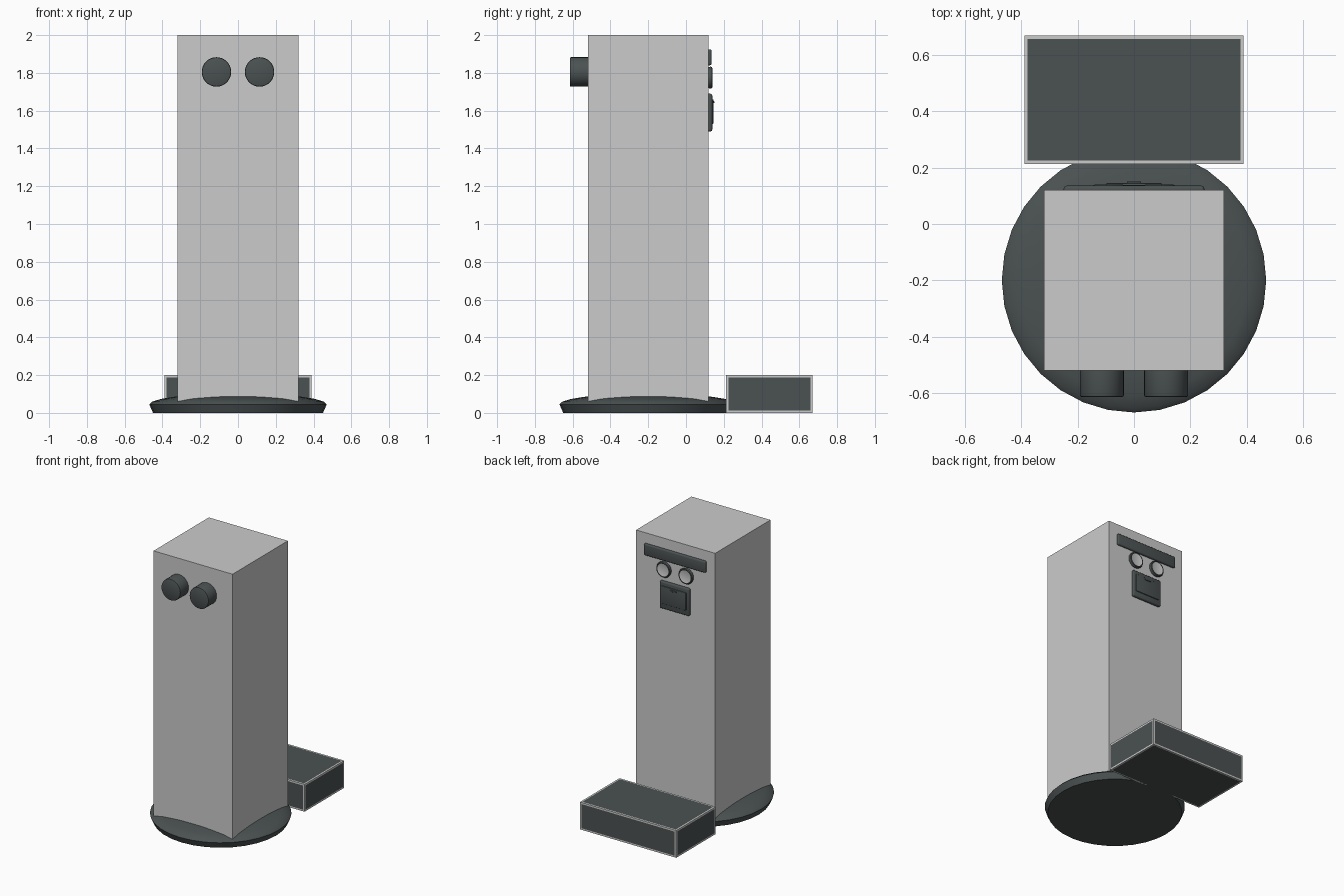
import bpy, bmesh, math
from mathutils import Matrix, Vector

if "Cube" in bpy.data.objects:
    bpy.data.objects.remove(bpy.data.objects["Cube"])


def material(name, col):
    m = bpy.data.materials.new(name)
    m.diffuse_color = (*col, 1)
    m.use_nodes = True
    m.node_tree.nodes["Principled BSDF"].inputs["Base Color"].default_value = m.diffuse_color
    return m


LIGHT = material("light grey", (0.6, 0.6, 0.6))
DARK = material("dark slate", (0.07, 0.083, 0.083))


def finish(bm, name, mats, smooth=False):
    me = bpy.data.meshes.new(name)
    bmesh.ops.recalc_face_normals(bm, faces=bm.faces)
    bm.to_mesh(me)
    bm.free()
    ob = bpy.data.objects.new(name, me)
    bpy.context.collection.objects.link(ob)
    for m in mats:
        me.materials.append(m)
    if smooth:
        bpy.context.view_layer.objects.active = ob
        ob.select_set(True)
        bpy.ops.object.shade_smooth_by_angle(angle=math.radians(35))
        ob.select_set(False)
    return ob


def box_bm(x, y, z):
    bm = bmesh.new()
    bmesh.ops.create_cube(bm, size=1)
    for v in bm.verts:
        v.co = Vector(r[0] + (c + 0.5) * (r[1] - r[0]) for c, r in zip(v.co, (x, y, z)))
    return bm


def box(name, x, y, z, mats, bevel=0):
    bm = box_bm(x, y, z)
    if bevel:
        bmesh.ops.bevel(bm, geom=bm.edges[:], offset=bevel, segments=3, profile=0.5, affect='EDGES')
    return finish(bm, name, mats, bevel > 0)


def lathe(name, profile, mats, matrix, steps=32, light_below=-1):
    """Revolve (radius, height) points about z; faces inside light_below radius on top use slot 1."""
    bm = bmesh.new()
    vs = [bm.verts.new((r, 0, z)) for r, z in profile]
    es = [bm.edges.new(p) for p in zip(vs, vs[1:])]
    bmesh.ops.spin(bm, geom=vs + es, axis=(0, 0, 1), cent=(0, 0, 0),
                   angle=math.tau, steps=steps, use_duplicate=False)
    bmesh.ops.remove_doubles(bm, verts=bm.verts, dist=1e-5)
    for f in bm.faces:
        c = f.calc_center_median()
        if c.z > 0.001 and max(v.co.xy.length for v in f.verts) < light_below:
            f.material_index = 1
    bm.transform(matrix)
    return finish(bm, name, mats, True)


# Tall square body, resting just inside the base
box("body", (-0.32, 0.32), (-0.52, 0.12), (0.004, 2), [LIGHT])

# Shallow domed foot
dome = [(0, 0), (0.45, 0), (0.47, 0.045)]
dome += [(0.47 * math.cos(a), 0.045 + 0.058 * math.sin(a))
         for a in (math.radians(d) for d in (15, 30, 45, 60, 75))] + [(0, 0.103)]
lathe("base", dome, [DARK], Matrix.Translation((0, -0.2, 0)))

# Rear foot block: light frame with dark panel on every side
bm = box_bm((-0.39, 0.39), (0.213, 0.67), (0, 0.2))
faces = bm.faces[:]
bmesh.ops.inset_individual(bm, faces=faces, thickness=0.017)
for f in faces:
    f.material_index = 1
finish(bm, "rear_block", [LIGHT, DARK])

# Front eyes and rear round knobs
to_front = Matrix.Rotation(math.radians(90), 4, 'X')
to_back = Matrix.Rotation(math.radians(-90), 4, 'X')
eye = [(0, 0), (0.078, 0), (0.078, 0.088), (0.076, 0.093), (0.072, 0.095), (0, 0.095)]
knob = [(0, 0), (0.056, 0), (0.058, 0.01), (0.055, 0.017), (0.05, 0.02), (0.045, 0.018), (0, 0.018)]
for side, s in (("right", 1), ("left", -1)):
    lathe("eye_" + side, eye, [DARK],
          Matrix.Translation((s * 0.114, -0.52, 1.805)) @ to_front)
    lathe("knob_" + side, knob, [DARK, LIGHT],
          Matrix.Translation((s * 0.09, 0.12, 1.775)) @ to_back, light_below=0.047)

# Rear slot bar and hatch with raised door and latch
box("slot_bar", (-0.25, 0.25), (0.11, 0.136), (1.84, 1.925), [DARK], 0.01)
box("hatch_frame", (-0.12, 0.12), (0.11, 0.139), (1.49, 1.69), [DARK], 0.01)
box("hatch_door", (-0.1, 0.1), (0.13, 0.145), (1.53, 1.66), [DARK], 0.004)
box("hatch_latch", (-0.025, 0.025), (0.14, 0.151), (1.64, 1.65), [DARK], 0.002)
